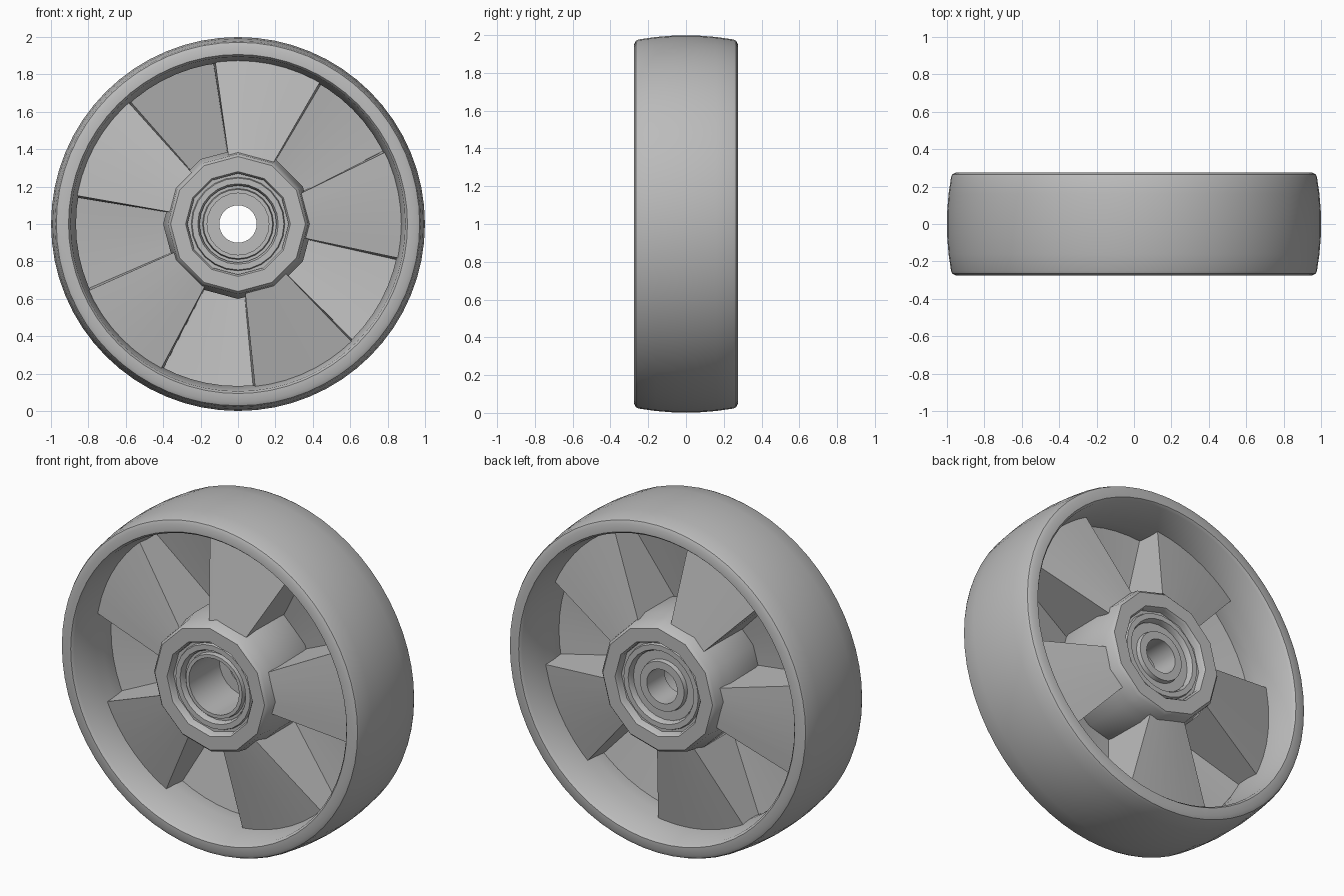
import bpy, bmesh
from math import sin, cos, pi, radians

cube = bpy.data.objects.get("Cube")
if cube:
    bpy.data.objects.remove(cube)

grey = bpy.data.materials.new("mid_grey")
grey.use_nodes = True
GREY = (0.5, 0.5, 0.5, 1)
grey.diffuse_color = GREY
grey.node_tree.nodes["Principled BSDF"].inputs["Base Color"].default_value = GREY


def finish(name, bm, angle):
    bmesh.ops.recalc_face_normals(bm, faces=bm.faces)
    mesh = bpy.data.meshes.new(name)
    bm.to_mesh(mesh)
    bm.free()
    mesh.materials.append(grey)
    obj = bpy.data.objects.new(name, mesh)
    obj.location.z = 1
    bpy.context.collection.objects.link(obj)
    bpy.ops.object.select_all(action='DESELECT')
    obj.select_set(True)
    bpy.context.view_layer.objects.active = obj
    bpy.ops.object.shade_smooth_by_angle(angle=radians(angle))
    return obj


def lathe(name, profile, sides, angle=32):
    """Closed ring turned around the axle; profile points are (radius, y)."""
    bm = bmesh.new()
    rings = [[bm.verts.new((r * cos(a), y, r * sin(a))) for r, y in profile]
             for a in (2 * pi * i / sides for i in range(sides))]
    n = len(profile)
    for i in range(sides):
        p, q = rings[i], rings[(i + 1) % sides]
        for j in range(n):
            k = (j + 1) % n
            bm.faces.new((p[j], p[k], q[k], q[j]))
    return finish(name, bm, angle)


def mirrored(half):
    """Continue a front half profile to the back."""
    return half + [(r, -y) for r, y in reversed(half)]


# Tyre: crowned tread, small edge bevels, drafted inner wall
lathe("tyre_rim", mirrored([(0.865, -0.03), (0.872, -0.09), (0.893, -0.26), (0.905, -0.275),
                            (0.95, -0.275), (0.97, -0.265), (0.977, -0.25), (0.99, -0.16),
                            (0.998, -0.06)]), 64)

# Hub sleeve: faceted, thicker toward the web
lathe("hub", mirrored([(0.27, -0.25), (0.28, -0.265), (0.36, -0.265), (0.375, -0.25),
                       (0.385, -0.17), (0.40, -0.12)]), 12, 40)

# Bearings: a front one with a wide bore, a back one with a narrow sleeve
lathe("bearing_outer_rings", mirrored([(0.205, -0.215), (0.215, -0.235), (0.245, -0.235),
                                       (0.25, -0.22), (0.285, -0.22)]), 24, 40)
lathe("bearing_seals", mirrored([(0.165, -0.20), (0.22, -0.20)]), 24)
lathe("front_inner_ring", [(0.165, -0.225), (0.185, -0.225), (0.19, -0.2), (0.19, 0.1), (0.165, 0.1)], 24)
lathe("axle_sleeve", [(0.10, 0.06), (0.18, 0.06), (0.18, 0.2), (0.15, 0.2), (0.145, 0.225), (0.10, 0.225)], 32)

# Corrugated web: five panels forward alternating with five panels back
R_IN, R_OUT = 0.36, 0.885
HALF, PITCH, DRAFT, STEPS = 19, 72, 0.7, 5
RAISED = (0.20, 0.085)
SUNK = (-0.15, -0.045)


def web_side(bm, centre, side):
    rays = []
    for k in range(5):
        mid = centre + PITCH * k
        for offset, half, depth in ((0, HALF, RAISED), (PITCH / 2, PITCH / 2 - HALF - DRAFT, SUNK)):
            for s in range(STEPS + 1):
                a = radians(mid + offset + half * (2 * s / STEPS - 1))
                rays.append([bm.verts.new((r * cos(a), side * d, r * sin(a)))
                             for r, d in zip((R_IN, R_OUT), depth)])
    for i, p in enumerate(rays):
        q = rays[(i + 1) % len(rays)]
        bm.faces.new((p[0], p[1], q[1], q[0]))
    return rays


for name, centre, side in (("web_front", 79, -1), ("web_back", 43, 1)):
    bm = bmesh.new()
    web_side(bm, centre, side)
    obj = finish(name, bm, 30)
    # keep each open skin facing outward
    facing = sum(p.normal.y * p.area for p in obj.data.polygons)
    if facing * side < 0:
        obj.data.flip_normals()
